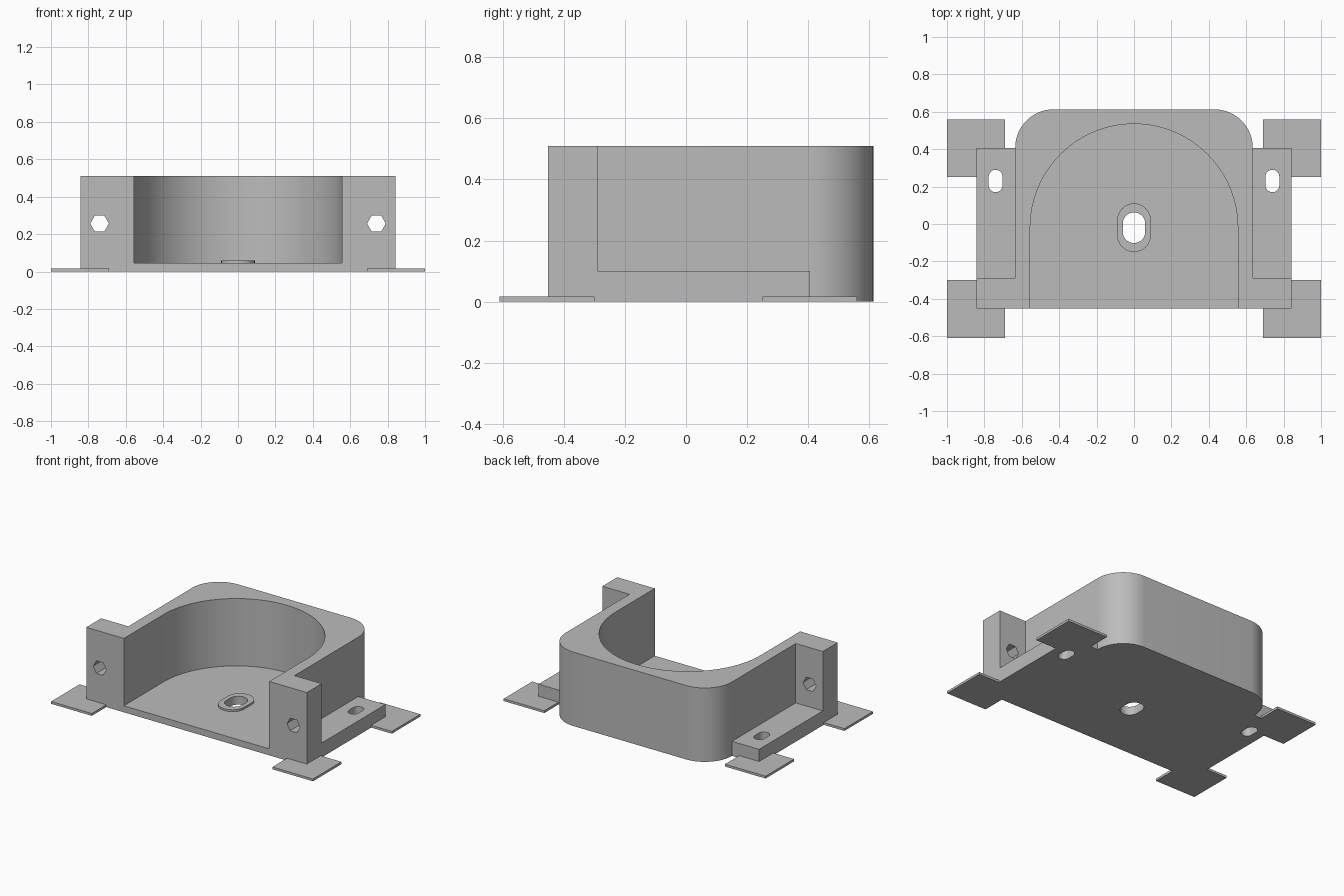
import bpy, math
from math import sin, cos, pi
from mathutils import Matrix

if "Cube" in bpy.data.objects:
    bpy.data.objects.remove(bpy.data.objects["Cube"], do_unlink=True)

GREY = (0.5, 0.5, 0.5, 1)
mat = bpy.data.materials.new("light grey")
mat.use_nodes = True
mat.diffuse_color = GREY
mat.node_tree.nodes["Principled BSDF"].inputs["Base Color"].default_value = GREY


def prism(name, outline, z0, z1):
    """Extrude a counter-clockwise outline from z0 to z1."""
    n = len(outline)
    verts = [(x, y, z) for z in (z0, z1) for x, y in outline]
    faces = [list(range(n))[::-1], list(range(n, 2 * n))]
    faces += [(i, (i + 1) % n, n + (i + 1) % n, n + i) for i in range(n)]
    me = bpy.data.meshes.new(name)
    me.from_pydata(verts, [], faces)
    me.materials.append(mat)
    ob = bpy.data.objects.new(name, me)
    bpy.context.collection.objects.link(ob)
    return ob


def arc(cx, cy, r, a0, a1, steps):
    angles = [a0 + (a1 - a0) * i / steps for i in range(steps + 1)]
    return [(cx + r * cos(a), cy + r * sin(a)) for a in angles]


def slot(cx, y0, y1, r):
    """Rounded slot running along y."""
    return arc(cx, y1 - r, r, 0, pi, 16) + arc(cx, y0 + r, r, pi, 2 * pi, 16)


def rect(x0, x1, y0, y1):
    return [(x0, y0), (x1, y0), (x1, y1), (x0, y1)]


def combine(target, tool, operation):
    mod = target.modifiers.new(operation.lower(), "BOOLEAN")
    mod.operation, mod.solver, mod.object = operation, "EXACT", tool
    bpy.context.view_layer.objects.active = target
    bpy.ops.object.modifier_apply(modifier=mod.name)
    bpy.data.objects.remove(tool, do_unlink=True)


# Main block: rounded back corners and full-height front ears
W, EAR, FRONT, BACK, R, TOP = 0.635, 0.842, -0.452, 0.613, 0.205, 0.51
outline = [(-EAR, FRONT), (EAR, FRONT), (EAR, -0.29), (W, -0.29)]
outline += arc(W - R, BACK - R, R, 0, pi / 2, 16)
outline += arc(R - W, BACK - R, R, pi / 2, pi, 16)
outline += [(-W, -0.29), (-EAR, -0.29)]
body = prism("housing", outline, 0, TOP)

# Low side ledges
for s in (-1, 1):
    x0, x1 = sorted((s * 0.6, s * EAR))
    combine(body, prism("ledge", rect(x0, x1, -0.35, 0.405), 0, 0.1), "UNION")

# Round-backed pocket, open to the front
pocket = [(-0.555, -0.7), (0.555, -0.7)] + arc(0, -0.02, 0.555, 0, pi, 64)
combine(body, prism("pocket", pocket, 0.045, 0.7), "DIFFERENCE")

# Raised rim around the centre slot, then the through slot
combine(body, prism("rim", slot(0, -0.15, 0.11, 0.09), 0.02, 0.058), "UNION")
combine(body, prism("centre_slot", slot(0, -0.102, 0.062, 0.06), -0.1, 0.2), "DIFFERENCE")

# Ledge slots and hexagonal ear holes
for s in (-1, 1):
    x = s * 0.74
    combine(body, prism("ledge_slot", slot(x, 0.17, 0.29, 0.037), -0.1, 0.2), "DIFFERENCE")
    hexagon = prism("ear_hole", arc(0, 0, 0.05, 0, 5 * pi / 3, 5), -0.2, 0.2)
    hexagon.data.transform(Matrix.Translation((x, -0.37, 0.256)) @ Matrix.Rotation(pi / 2, 4, "X"))
    combine(body, hexagon, "DIFFERENCE")

# Thin corner pads wrapping the base corners
for side, s in (("left", 1), ("right", -1)):
    for end, y_out, y_in, y_edge in (("front", -0.61, -0.3, FRONT), ("back", 0.56, 0.25, 0.405)):
        pts = [(0.69, y_out), (1, y_out), (1, y_in), (EAR, y_in), (EAR, y_edge), (0.69, y_edge)]
        pts = [(s * x, y) for x, y in pts]
        if (s > 0) == (end == "back"):
            pts.reverse()
        prism(f"{end}_{side}_pad", pts, 0, 0.016)

# Smooth curved walls, keep hard edges
bpy.ops.object.select_all(action="DESELECT")
body.select_set(True)
bpy.context.view_layer.objects.active = body
bpy.ops.object.shade_smooth_by_angle(angle=math.radians(30))
